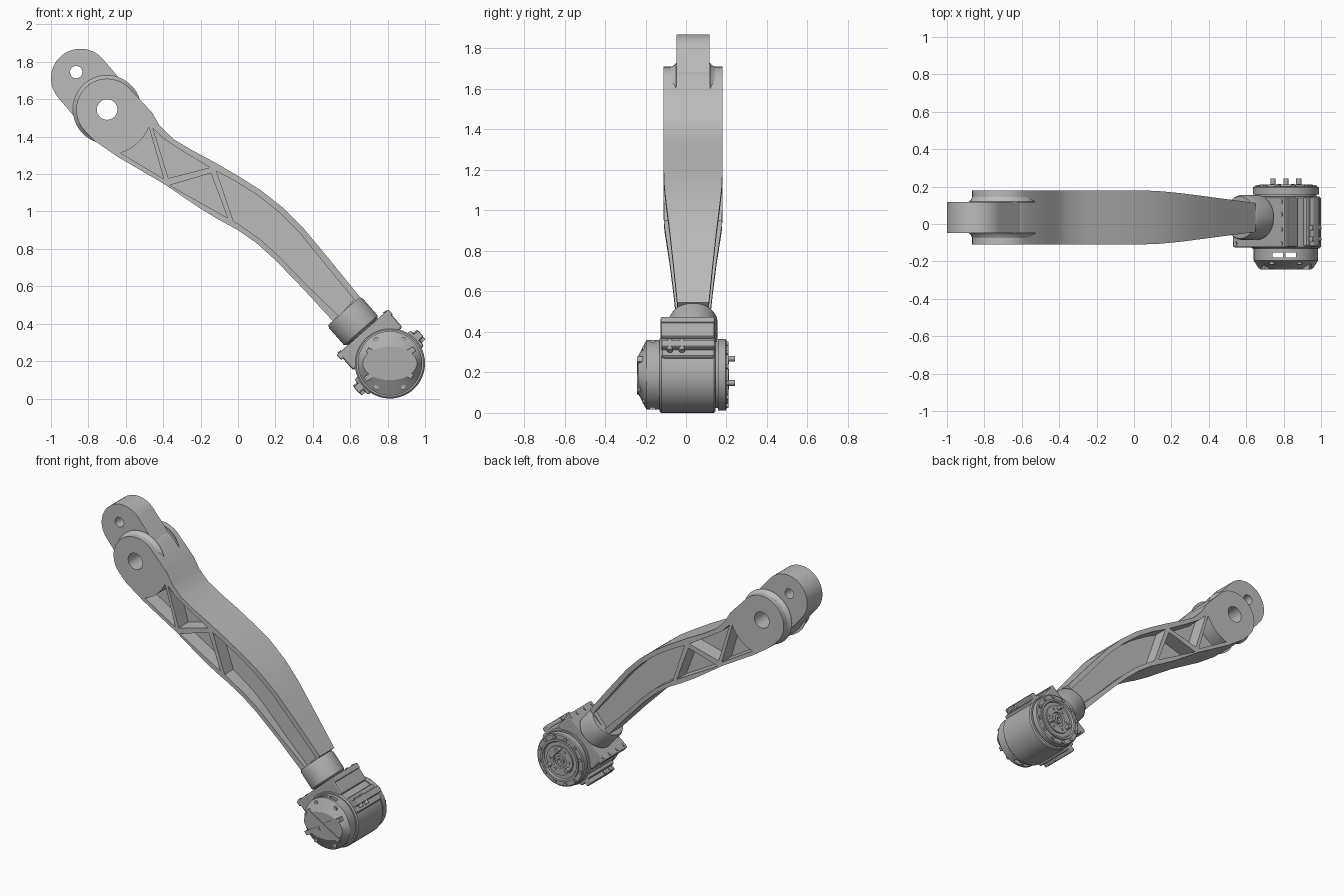
import bpy, bmesh, math
from mathutils import Matrix, Vector

if "Cube" in bpy.data.objects:
    bpy.data.objects.remove(bpy.data.objects["Cube"], do_unlink=True)


def material(name, value):
    m = bpy.data.materials.new(name)
    m.use_nodes = True
    color = (value, value, value, 1)
    m.diffuse_color = color
    m.node_tree.nodes["Principled BSDF"].inputs["Base Color"].default_value = color
    return m


LIGHT = material("light grey", 0.5)
MID = material("mid grey", 0.42)
YC = 0.035                       # middle plane of the arm
MX, MZ = 0.812, 0.188            # motor axis
TILT = Matrix.Rotation(math.radians(-41.3), 4, 'Y')
CLAMP = Matrix.Translation((MX, 0, MZ)) @ TILT      # frame aligned to the arm tip
ALONG_Y = Matrix.Rotation(math.radians(-90), 4, 'X')


def finish(name, bm, mat):
    bmesh.ops.recalc_face_normals(bm, faces=bm.faces)
    mesh = bpy.data.meshes.new(name)
    bm.to_mesh(mesh)
    bm.free()
    mesh.materials.append(mat)
    ob = bpy.data.objects.new(name, mesh)
    bpy.context.collection.objects.link(ob)
    return ob


def activate(ob):
    bpy.ops.object.select_all(action='DESELECT')
    ob.select_set(True)
    bpy.context.view_layer.objects.active = ob


def smooth(ob, angle=30):
    activate(ob)
    bpy.ops.object.shade_smooth_by_angle(angle=math.radians(angle))
    return ob


def add_prism(bm, pts, y0, y1):
    a, b = ([bm.verts.new((x, y, z)) for x, z in pts] for y in (y0, y1))
    bm.faces.new(a)
    bm.faces.new(b[::-1])
    for i in range(len(pts)):
        j = (i + 1) % len(pts)
        bm.faces.new((a[i], b[i], b[j], a[j]))


def arc(cx, cz, r, start, end, n):
    angles = [math.radians(start + (end - start) * i / n) for i in range(n + 1)]
    return [(cx + r * math.cos(t), cz + r * math.sin(t)) for t in angles]


def add_lathe(bm, profile, matrix, seg):
    """Profile of (radius, height) turned about the local z axis."""
    rings = []
    for r, h in profile:
        rings.append([bm.verts.new(matrix @ Vector((r * math.cos(t), r * math.sin(t), h)))
                      for t in (math.tau * i / seg for i in range(seg))])
    for a, b in zip(rings, rings[1:]):
        for i in range(seg):
            j = (i + 1) % seg
            bm.faces.new((a[i], a[j], b[j], b[i]))
    bm.faces.new(rings[0])
    bm.faces.new(rings[-1])


def lathe(name, profile, matrix, mat=MID, seg=48):
    bm = bmesh.new()
    add_lathe(bm, profile, matrix, seg)
    return smooth(finish(name, bm, mat))


def at_y(x, z, y=0):
    return Matrix.Translation((x, y, z)) @ ALONG_Y


def box(name, lo, hi, matrix, bevel=0.0):
    bm = bmesh.new()
    size = Vector(hi) - Vector(lo)
    mid = (Vector(hi) + Vector(lo)) / 2
    bmesh.ops.create_cube(bm, size=1, matrix=matrix @ Matrix.Translation(mid)
                          @ Matrix.Diagonal((*size, 1)))
    if bevel:
        bmesh.ops.bevel(bm, geom=bm.edges[:], offset=bevel, segments=2,
                        profile=0.5, affect='EDGES')
    return finish(name, bm, MID)


def cut(ob, fill):
    """Subtract the solids that fill() adds to a temporary mesh."""
    bm = bmesh.new()
    fill(bm)
    cutter = finish("cutter", bm, ob.data.materials[0])
    cutter.hide_render = True
    mod = ob.modifiers.new("cut", 'BOOLEAN')
    mod.operation, mod.solver, mod.object = 'DIFFERENCE', 'EXACT', cutter
    activate(ob)
    bpy.ops.object.modifier_apply(modifier=mod.name)
    bpy.data.objects.remove(cutter, do_unlink=True)


# Arm: paired upper and lower edge points, swept from fork to tip
PIVOT = (-0.70, 1.545)
fork = arc(*PIVOT, 0.165, 45, 225, 28)
upper = [fork[0], (-.46, 1.53), (-.42, 1.46), (-.35, 1.39), (-.25, 1.33), (-.12, 1.26),
         (0, 1.19), (.12, 1.115), (.24, 1.02), (.35, .91), (.5, .73), (.65, .545)]
lower = [fork[-1], (-.77, 1.38), (-.64, 1.29), (-.52, 1.22), (-.4, 1.15), (-.2, 1.015),
         (-.1, .955), (0, .9), (.1, .83), (.2, .74), (.35, .585), (.515, .405)]
half = [.145] * 7 + [.142, .131, .117, .097, .078]
bm = bmesh.new()
rows = [[bm.verts.new((p[0], YC + s * h, p[1])) for p, s in ((u, -1), (u, 1), (l, 1), (l, -1))]
        for u, l, h in zip(upper, lower, half)]
for a, b in zip(rows, rows[1:]):
    for i in range(4):
        j = (i + 1) % 4
        bm.faces.new((a[i], a[j], b[j], b[i]))
bm.faces.new(rows[-1])
sides = []
for k, s in ((0, -1), (1, 1)):
    mid = [bm.verts.new((x, YC + s * half[0], z)) for x, z in fork[1:-1]]
    sides.append([rows[0][k]] + mid + [rows[0][3 - k]])
    bm.faces.new(sides[-1])
for i in range(len(fork) - 1):
    bm.faces.new((sides[0][i], sides[0][i + 1], sides[1][i + 1], sides[1][i]))
arm = finish("arm", bm, LIGHT)

# Lightening pockets on both faces, leaving ribs and a central web
pockets = [
    (arc(*PIVOT, 0.243, -73, -23, 10) + [(-.397, 1.175)], .04),
    ([(-.455, 1.445), (-.40, 1.39), (-.3, 1.325), (-.15, 1.235), (-.372, 1.178)], .04),
    ([(-.365, 1.14), (-.145, 1.205), (-.055, .965)], .04),
    ([(-.115, 1.215), (-.02, 1.165), (.1, 1.09), (.22, .995), (.33, .885), (.48, .7),
      (.62, .53), (.54, .44), (.365, .61), (.215, .765), (.12, .85), (.01, .927),
      (-.025, .95)], .05),
]


def fill_pockets(bm):
    for pts, floor in pockets:
        for s in (-1, 1):
            add_prism(bm, pts, YC + s * floor, YC + s * 0.3)


def fill_pins(bm):
    for x, z, r in ((*PIVOT, 0.055), (-.865, 1.745, 0.033)):
        add_lathe(bm, [(r, -0.4), (r, 0.4)], at_y(x, z), 32)


cut(arm, fill_pockets)
cut(arm, fill_pins)
smooth(arm)

# Tongue between the fork cheeks, with a filleted shoulder around each cheek
tip = arc(-.842, 1.712, 0.158, 41, 221, 28)
shift = Vector((.648, -.762)) * 0.2
bm = bmesh.new()
add_prism(bm, tip + [tuple(Vector(tip[i]) + shift) for i in (-1, 0)], YC - .082, YC + .082)
tongue = finish("tongue", bm, LIGHT)
cut(tongue, fill_pins)
smooth(tongue)
for s, side in ((-1, "front"), (1, "back")):
    profile = [(.183, s * .08), (.183, s * .084), (.173, s * .092), (.165, s * .11)]
    shoulder = lathe(side + "_shoulder", profile, at_y(*PIVOT, YC), LIGHT)
    cut(shoulder, fill_pins)

# Socket collar and neck at the arm tip
MOUNT = CLAMP @ Matrix.Translation((0, YC, 0))
lathe("collar", [(.108, .225), (.12, .235), (.12, .355), (.112, .372)], MOUNT)
lathe("neck", [(.10, .12), (.10, .23)], MOUNT)

# Motor housing with base plate and split clamp lugs
lathe("motor_housing", [(.18, -.13), (.188, -.122), (.188, .138), (.18, .146)], at_y(MX, MZ))
box("base_plate", (-.172, -.125, .10), (.178, .142, .205), CLAMP, .012)
box("base_lip", (-.185, -.125, .185), (.185, .142, .222), CLAMP, .008)
box("clamp_lugs", (-.23, -.12, -.012), (.23, .142, .032), CLAMP, .008)
box("clamp_web", (-.2, -.12, -.05), (.2, .142, .06), CLAMP, .01)
for s, side in ((-1, "lower"), (1, "upper")):
    for i, y in enumerate((-.105, -.03, .05, .12)):
        spot = CLAMP @ Matrix.Translation((s * .162, y, .2))
        lathe(f"{side}_plate_bolt_{i}", [(.011, 0), (.011, .027)], spot, seg=16)
    for i, y in enumerate((-.08, -.02)):
        spot = CLAMP @ Matrix.Translation((s * .213, y, -.03))
        lathe(f"{side}_lug_bolt_{i}", [(.014, 0), (.014, .07)], spot, seg=16)

# Front cap with a wedge-shaped nose and vent slots
cap = lathe("front_cap", [(.172, -.125), (.172, -.195), (.145, -.238)], at_y(MX, MZ))
for v in cap.data.vertices:
    if v.co.y < -.23:
        v.co.z = MZ + (v.co.z - MZ) * 0.62


def fill_slots(bm):
    for x in (-.043, .027):
        add_prism(bm, [(MX + x - .028, -.1), (MX + x + .028, -.1),
                       (MX + x + .028, .5), (MX + x - .028, .5)], -.178, -.152)


cut(cap, fill_slots)
smooth(cap)
for name, x, z, length, turn in (("nose_bar", 0, 0, .28, 31), ("nose_branch", .075, .045, .13, -30),
                                 ("nose_foot", -.08, -.055, .12, -30)):
    place = Matrix.Translation((MX + x, -.238, MZ + z)) @ Matrix.Rotation(math.radians(turn), 4, 'Y')
    box(name, (-length / 2, -.004, -.014), (length / 2, .03, .014), place)
for i in range(4):
    x, z = (-1, 1)[i % 2] * .073, (-1, 1)[i // 2] * .127
    lathe(f"cap_screw_{i}", [(.014, -.216), (.014, -.19)], at_y(MX + x, MZ + z), seg=16)

# Rear output flange: stepped disc, rim bolts, hub, bolt ring and three pegs
lathe("output_flange", [(.165, .14), (.165, .158), (.177, .158), (.177, .195), (.17, .2),
                        (.142, .2), (.142, .21), (.128, .21), (.122, .198), (.098, .198),
                        (.098, .208), (.05, .208), (.046, .198), (.03, .198), (.03, .212),
                        (.014, .212), (.014, .19)], at_y(MX, MZ))


def bolt_ring(name, count, radius, size, top, start=0):
    for i in range(count):
        t = math.radians(start) + math.tau * i / count
        spot = at_y(MX + radius * math.cos(t), MZ + radius * math.sin(t))
        lathe(f"{name}_{i}", [(size, .19), (size, top)], spot, seg=16)


bolt_ring("rim_bolt", 12, .158, .011, .209, 15)
bolt_ring("hub_bolt", 6, .072, .009, .213)
bolt_ring("drive_peg", 3, .08, .014, .242, 90)
